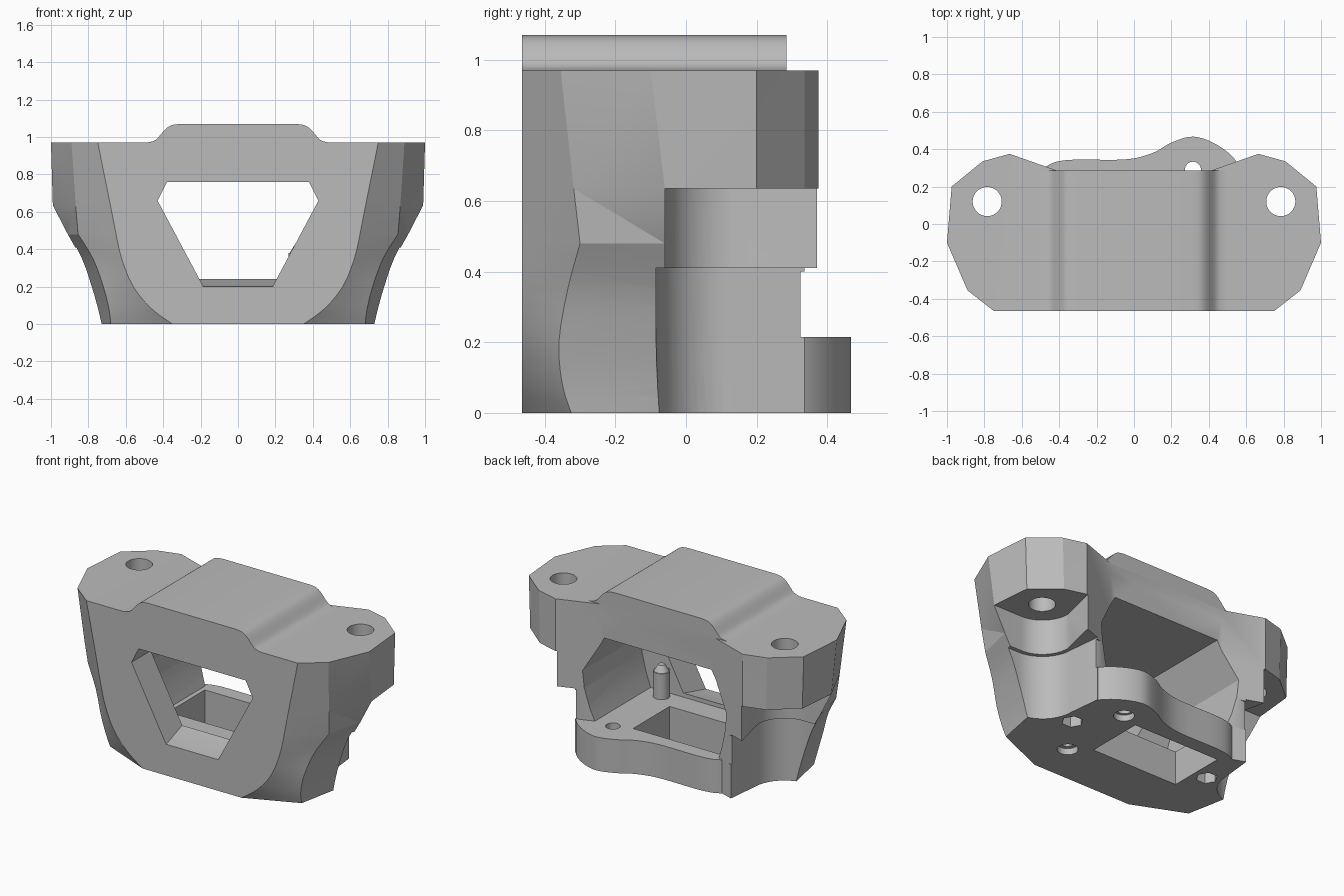
import bpy, bmesh, math

old = bpy.data.objects.get("Cube")
if old:
    bpy.data.objects.remove(old, do_unlink=True)

grey = bpy.data.materials.new("light_grey")
grey.use_nodes = True
grey.diffuse_color = (0.5, 0.5, 0.5, 1)
grey.node_tree.nodes["Principled BSDF"].inputs["Base Color"].default_value = (0.5, 0.5, 0.5, 1)


def loft(name, rings):
    """Skin a closed solid through rings of equal length."""
    bm = bmesh.new()
    loops = [[bm.verts.new(p) for p in ring] for ring in rings]
    n = len(loops[0])
    for low, high in zip(loops, loops[1:]):
        for i in range(n):
            j = (i + 1) % n
            bm.faces.new((low[i], low[j], high[j], high[i]))
    bm.faces.new(loops[0][::-1])
    bm.faces.new(loops[-1])
    bmesh.ops.triangulate(bm, faces=[f for f in bm.faces if len(f.verts) == 4])
    bmesh.ops.recalc_face_normals(bm, faces=bm.faces)
    mesh = bpy.data.meshes.new(name)
    bm.to_mesh(mesh)
    bm.free()
    mesh.materials.append(grey)
    ob = bpy.data.objects.new(name, mesh)
    bpy.context.collection.objects.link(ob)
    return ob


def prism_z(name, pts, z0, z1):
    return loft(name, [[(x, y, z) for x, y in pts] for z in (z0, z1)])


def prism_y(name, pts, y0, y1):
    return loft(name, [[(x, y, z) for x, z in pts] for y in (y0, y1)])


def box(name, x0, x1, y0, y1, z0, z1):
    return prism_z(name, [(x0, y0), (x1, y0), (x1, y1), (x0, y1)], z0, z1)


def arc(cx, cy, r, a0, a1, n):
    return [(cx + r * math.cos(math.radians(a0 + (a1 - a0) * i / n)),
             cy + r * math.sin(math.radians(a0 + (a1 - a0) * i / n))) for i in range(n + 1)]


def hole(name, x, y, r, z0, z1, sides=32):
    return prism_z(name, arc(x, y, r, 0, 360, sides)[:-1], z0, z1)


def combine(target, tool, operation):
    mod = target.modifiers.new(operation, "BOOLEAN")
    mod.operation = operation
    mod.solver = "EXACT"
    mod.object = tool
    bpy.ops.object.select_all(action="DESELECT")
    bpy.context.view_layer.objects.active = target
    target.select_set(True)
    bpy.ops.object.modifier_apply(modifier=mod.name)
    bpy.data.objects.remove(tool, do_unlink=True)


def mirrored(half):
    return half + [(-p[0], *p[1:]) for p in reversed(half)]


def smooth_path(pts, steps=5):
    """Catmull-Rom curve through the points."""
    out = []
    ext = [pts[0]] + pts + [pts[-1]]
    for a, b, c, d in zip(ext, ext[1:], ext[2:], ext[3:]):
        for k in range(steps):
            t = k / steps
            out.append(tuple(0.5 * (2 * q + (r - p) * t + (2 * p - 5 * q + 4 * r - s) * t * t
                                    + (3 * q - p - 3 * r + s) * t ** 3)
                             for p, q, r, s in zip(a, b, c, d)))
    return out + [pts[-1]]


# Main body: height, front corner x, shoulder x and y, flank x and y
sections = smooth_path([(0, 0.35, 0.68, -0.325, 0.73, -0.07),
                        (0.08, 0.46, 0.69, -0.35, 0.75, -0.07),
                        (0.2, 0.56, 0.72, -0.36, 0.785, -0.07),
                        (0.35, 0.622, 0.775, -0.335, 0.84, -0.06),
                        (0.48, 0.652, 0.855, -0.3, 0.91, -0.06)], 3)
sections += [(0.635, 0.682, 0.868, -0.318, 0.99, -0.06),
             (0.97, 0.75, 0.89, -0.355, 1.0, -0.1)]
rings = []
for z, fx, sx, sy, ox, oy in sections:
    half = [(fx, -0.465, z), (sx, sy, z), (ox, oy, z), (ox - 0.025, 0.2, z),
            (0.81 * min(1, ox), 0.335, z), (0.665, 0.375, z), (0.41, 0.285, z)]
    rings.append(mirrored(half))
body = loft("bracket_body", rings)

# Raised bridge on top
bridge = [(0.5, 0.9), (0.5, 0.97)] + smooth_path(
    [(0.485, 0.971), (0.44, 0.985), (0.39, 1.04), (0.355, 1.063), (0.31, 1.07)], 4)
combine(body, prism_y("bridge", mirrored(bridge), -0.465, 0.285), "UNION")

# Base flange with the offset rear lobe
rear = smooth_path([(0.57, 0.22), (0.55, 0.33), (0.45, 0.42), (0.32, 0.467), (0.2, 0.435),
                    (0.1, 0.38), (-0.05, 0.345), (-0.36, 0.342), (-0.48, 0.3), (-0.57, 0.2)])
combine(body, prism_z("flange", rear + [(-0.57, 0), (0.57, 0)], 0, 0.215), "UNION")

# Central cavity, front window and step behind the arms
cavity = mirrored([(0.44, 0.215), (0.47, 0.3), (0.5, 0.42), (0.51, 0.53), (0.38, 0.76)])
combine(body, prism_y("cavity_cut", cavity, -0.27, 0.7), "DIFFERENCE")
window = [mirrored([(x, y, z) for x, z in ((bx, bz), (0.43, 0.66), (0.38, 0.76))])
          for y, bx, bz in ((-0.6, 0.185, 0.2), (-0.46, 0.185, 0.2), (-0.2, 0.215, 0.256))]
combine(body, loft("window_cut", window), "DIFFERENCE")
combine(body, box("rear_step_cut", -0.7, 0.7, 0.325, 0.7, 0.215, 0.4), "DIFFERENCE")

# Screw clearance under each lug, wider near the base
for side in (1, -1):
    for r, rx, top in ((0.19, 0.655, 0.635), (0.215, 0.55, 0.41)):
        pts = [(1.2, 0.13 - r)] + arc(0.79, 0.13, r, 270, 180, 14) + [(rx, 0.36), (rx, 0.6), (1.2, 0.6)]
        pts = [(side * x, y) for x, y in pts]
        combine(body, prism_z("clearance_cut", pts, -0.1, top), "DIFFERENCE")
    combine(body, hole("lug_hole_cut", side * 0.785, 0.12, 0.078, 0.5, 1.2), "DIFFERENCE")
    combine(body, hole("nut_recess_cut", side * 0.5, 0.05, 0.062, -0.1, 0.1, 6), "DIFFERENCE")

# Post inside the cavity
combine(body, hole("post", 0.32, -0.21, 0.05, 0.15, 0.38), "UNION")
tip = [[(x, y, z) for x, y in arc(0.32, -0.21, r, 0, 360, 32)[:-1]]
       for r, z in ((0.05, 0.37), (0.02, 0.42))]
combine(body, loft("post_tip", tip), "UNION")

# Base opening and small holes
combine(body, box("base_opening_cut", -0.41, 0.2, -0.12, 0.25, -0.1, 0.4), "DIFFERENCE")
combine(body, hole("flange_hole_cut", 0.315, 0.29, 0.043, -0.1, 0.4), "DIFFERENCE")
combine(body, hole("post_hole_cut", 0.32, -0.21, 0.035, -0.1, 0.2), "DIFFERENCE")
for y in (-0.21, 0.29):
    combine(body, hole("countersink_cut", 0.318, y, 0.06, -0.1, 0.04), "DIFFERENCE")

# Smooth curved surfaces, keep sharp edges
bpy.ops.object.select_all(action="DESELECT")
body.select_set(True)
bpy.context.view_layer.objects.active = body
bpy.ops.object.shade_smooth_by_angle(angle=math.radians(22))
